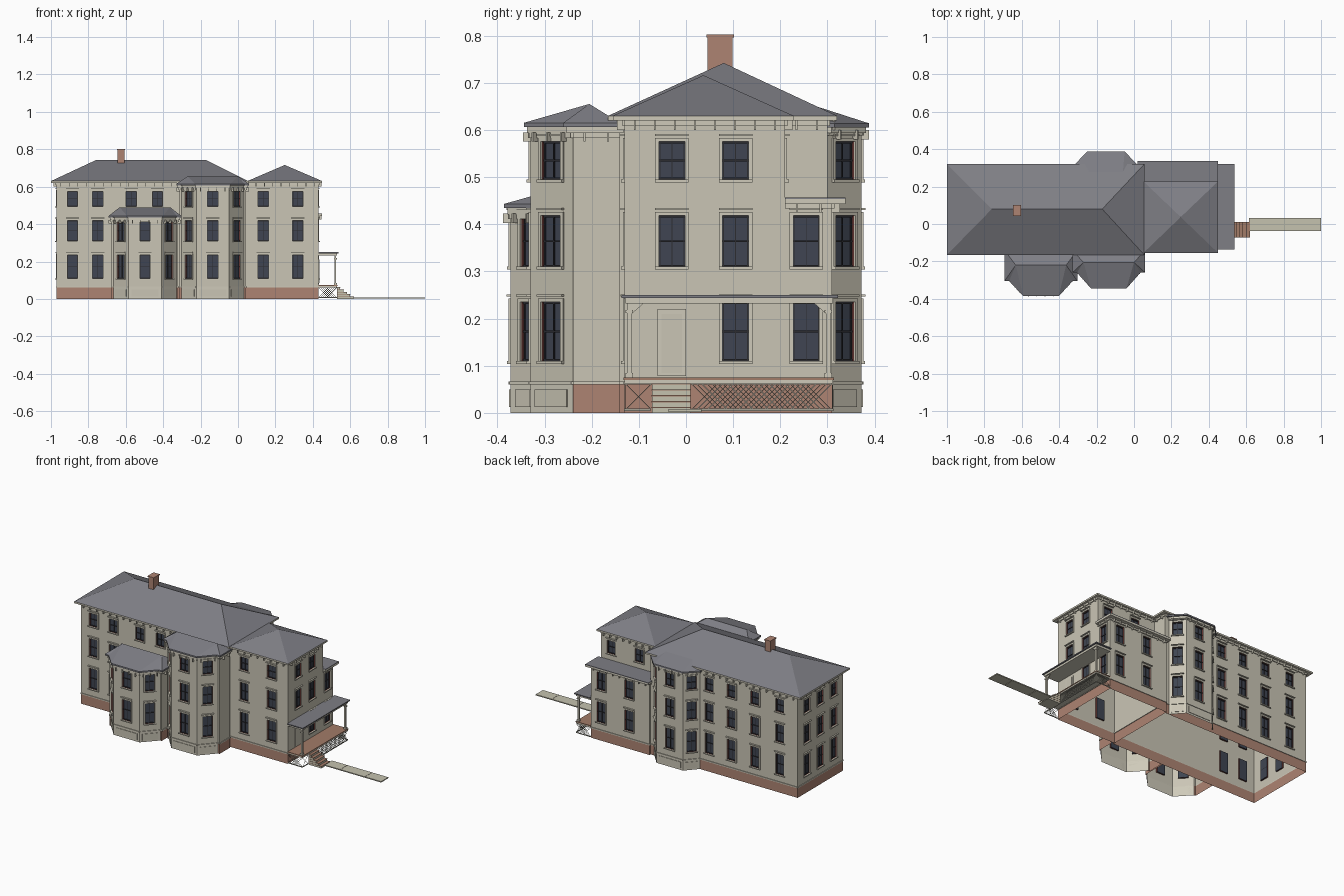
import bpy, bmesh
from mathutils import Vector

if "Cube" in bpy.data.objects:
    bpy.data.objects.remove(bpy.data.objects["Cube"])

COLOURS = {
    "cream wall": (.59, .56, .46), "pale trim": (.62, .59, .49), "brick": (.42, .23, .17),
    "slate roof": (.21, .21, .235), "window glass": (.05, .06, .085), "dark sash": (.025, .025, .03),
    "maroon jamb": (.14, .04, .035), "porch boards": (.36, .2, .14),
    "lattice": (.37, .36, .3), "paving": (.56, .54, .43)}
MATS = []
for label, rgb in COLOURS.items():
    m = bpy.data.materials.new(label)
    m.use_nodes = True
    m.diffuse_color = (*rgb, 1)
    m.node_tree.nodes["Principled BSDF"].inputs["Base Color"].default_value = (*rgb, 1)
    MATS.append(m)
WALL, TRIM, BRICK, ROOF, GLASS, SASH, JAMB, BOARDS, LATTICE, PAVING = range(10)
STOREYS = [(.11, .235), (.31, .418), (.495, .575)]
WIN = .0275      # half width of a window opening
BASE = .06       # top of the foundation


def world(x, y, z):
    return Vector((x, y, z))


def wall_frame(a, b):
    """Maps (along, up, outward) of the wall a-b to world space."""
    a, b = Vector((*a, 0)), Vector((*b, 0))
    d = (b - a).normalized()
    n = Vector((d.y, -d.x, 0))
    return (lambda u, z, o: a + d * u + n * o + Vector((0, 0, z))), (b - a).length


class Part:
    def __init__(self, name):
        self.name, self.bm = name, bmesh.new()

    def face(self, pts, mat):
        self.bm.faces.new([self.bm.verts.new(p) for p in pts]).material_index = mat

    def extrude(self, prof, lo, hi, mat, f=world):
        bot, top = [f(u, v, lo) for u, v in prof], [f(u, v, hi) for u, v in prof]
        self.face(top, mat)
        self.face(bot[::-1], mat)
        for i in range(len(prof)):
            j = (i + 1) % len(prof)
            self.face([bot[i], bot[j], top[j], top[i]], mat)

    def box(self, u0, u1, v0, v1, lo, hi, mat, f=world):
        self.extrude([(u0, v0), (u1, v0), (u1, v1), (u0, v1)], lo, hi, mat, f)

    def finish(self):
        me = bpy.data.meshes.new(self.name)
        self.bm.to_mesh(me)
        self.bm.free()
        for m in MATS:
            me.materials.append(m)
        ob = bpy.data.objects.new(self.name, me)
        bpy.context.scene.collection.objects.link(ob)


def window(p, f, c, z0, z1):
    l, r, deep, t = c - WIN, c + WIN, -.009, .008
    # reveals and recessed glass
    ring = [(l, z0), (r, z0), (r, z1), (l, z1)]
    for i in range(4):
        (a, b), (d, e) = ring[i], ring[(i + 1) % 4]
        p.face([f(a, b, 0), f(d, e, 0), f(d, e, deep), f(a, b, deep)], JAMB)
    p.face([f(u, z, deep) for u, z in ring], GLASS)
    # sashes
    mid = (z0 + z1) / 2
    for u in (l + .002, c, r - .002):
        p.box(u - .001, u + .001, z0, z1, deep, -.006, SASH, f)
    for z in (z0 + .002, mid, z1 - .002):
        p.box(l, r, z - .002, z + .002, deep, -.005, SASH, f)
    # casing, sill and hood
    for u0, u1 in ((l - t, l), (r, r + t)):
        p.box(u0, u1, z0, z1 + t, 0, .004, TRIM, f)
    p.box(l, r, z1, z1 + t, 0, .004, TRIM, f)
    p.box(l - t, r + t, z0 - .006, z0, 0, .008, TRIM, f)
    p.box(l - t, r + t, z1 + .012, z1 + .016, 0, .009, TRIM, f)


def wall(p, a, b, top, openings=(), base=BRICK, bottom=0, brackets=True):
    """openings: (distance along wall, storey numbers)"""
    f, length = wall_frame(a, b)
    holes = [(c, *STOREYS[s]) for c, storeys in openings for s in storeys]
    us = sorted({0, length} | {c + s * WIN for c, _, _ in holes for s in (-1, 1)})
    zs = sorted({bottom, max(bottom, BASE), top} | {z for h in holes for z in h[1:]})
    for u0, u1 in zip(us, us[1:]):
        for z0, z1 in zip(zs, zs[1:]):
            u, z = (u0 + u1) / 2, (z0 + z1) / 2
            if not any(abs(u - c) < WIN and lo < z < hi for c, lo, hi in holes):
                p.face([f(u0, z0, 0), f(u1, z0, 0), f(u1, z1, 0), f(u0, z1, 0)],
                       base if z < BASE else WALL)
    for h in holes:
        window(p, f, *h)
    if bottom < BASE:
        p.box(0, length, BASE, BASE + .007, 0, .004, TRIM, f)
    p.box(0, length, top - .012, top, 0, .005, TRIM, f)
    if brackets:
        n = max(2, round(length / .045))
        for i in range(n):
            u = length * (i + .5) / n
            p.box(u - .002, u + .002, top - .02, top, 0, .016, TRIM, f)


def hip_roof(name, x0, x1, y0, y1, z, rx0, rx1, ry, rz):
    p = Part(name)
    c = [Vector((x0, y0, z)), Vector((x1, y0, z)), Vector((x1, y1, z)), Vector((x0, y1, z))]
    l, r = Vector((rx0, ry, rz)), Vector((rx1, ry, rz))
    for pts in ([c[1], c[2], r], [c[3], c[0], l]):
        p.face(pts, ROOF)
    ridge = rx1 - rx0 > .01
    p.face([c[0], c[1], r, l] if ridge else [c[0], c[1], l], ROOF)
    p.face([c[2], c[3], l, r] if ridge else [c[2], c[3], l], ROOF)
    p.box(x0, x1, y0, y1, z - .01, z, TRIM)
    p.finish()


ALL, LOW = (0, 1, 2), (0, 1)

# Main block
p = Part("main_block_walls")
wall(p, (-.97, -.14), (.03, -.14), .62, [(.085, ALL), (.22, ALL), (.4, (2,)), (.54, (2,))])
wall(p, (.03, -.14), (.03, .3), .62)
wall(p, (.03, .3), (-.97, .3), .62, [(.4, ALL), (.55, ALL), (.71, ALL), (.88, ALL)])
wall(p, (-.97, .3), (-.97, -.14), .62, [(.09, ALL), (.22, ALL), (.35, ALL)])
p.finish()
hip_roof("main_roof", -1, .055, -.165, .32, .63, -.76, -.17, .08, .742)

# Side wing with its door
p = Part("wing_walls")
wall(p, (.03, -.13), (.43, -.13), .62, [(.105, ALL), (.29, ALL)])
wall(p, (.43, -.13), (.43, .21), .62, [(.1, (1, 2)), (.235, ALL)])
wall(p, (.43, .21), (.03, .21), .62, [(.07, (2,)), (.26, (2,))], bottom=.44)
f, _ = wall_frame((.43, -.13), (.43, .21))
p.box(.07, .13, .078, .22, 0, .004, TRIM, f)
p.box(.078, .122, .085, .21, .004, .006, WALL, f)
p.finish()
hip_roof("wing_roof", .05, .45, -.155, .228, .63, .25, .25, .037, .716)

# Two-storey rear annex
p = Part("rear_annex_walls")
wall(p, (.43, .21), (.43, .31), .445, [(.045, LOW)])
wall(p, (.43, .31), (.03, .31), .445, [(.07, LOW), (.26, LOW)])
wall(p, (.03, .31), (.03, .3), .445, brackets=False)
p.finish()
p = Part("rear_annex_roof")
p.box(.02, .45, .21, .338, .443, .453, TRIM)
p.box(.02, .45, .21, .338, .453, .457, ROOF)
p.finish()


# Front bays: a shallow block with a canted front
def front_bay(name, cx, y_block, y_front, eave, ridge_y, ridge_z, storeys):
    half = [(.178, -.14), (.178, y_block), (.168, y_block), (.088, y_front)]
    pts = [(cx - u, y) for u, y in half] + [(cx + u, y) for u, y in half[::-1]]
    p = Part(name + "_walls")
    for i, (a, b) in enumerate(zip(pts, pts[1:])):
        canted = i in (2, 3, 4)
        f, length = wall_frame(a, b)
        wall(p, a, b, eave - .02, [(length / 2, storeys)] if canted else (),
             base=TRIM if canted else BRICK, brackets=i not in (1, 5))
        if canted:
            p.box(.015, length - .015, .012, .05, 0, .003, WALL, f)
    p.finish()
    p = Part(name + "_roof")
    over = [(.195, -.14), (.195, y_block - .02), (.17, y_block - .02), (.095, y_front - .014)]
    rim = [(cx - u, y) for u, y in over] + [(cx + u, y) for u, y in over[::-1]]
    inner = [(cx + (x - cx) * .96, y + .007) for x, y in rim]
    p.extrude(inner, eave - .022, eave - .009, TRIM)
    p.extrude(rim, eave - .009, eave, ROOF)
    e = [Vector((x, y, eave)) for x, y in rim]
    l, r = [Vector((cx + s * .135, ridge_y, ridge_z)) for s in (-1, 1)]
    for i in range(3):
        p.face([e[i], e[i + 1], l], ROOF)
        p.face([e[i + 4], e[i + 5], r], ROOF)
    p.face([e[3], e[4], r, l], ROOF)
    p.face([e[7], e[0], l, r], ROOF)
    p.finish()


front_bay("tall_bay", -.135, -.24, -.33, .615, -.205, .655, ALL)
front_bay("low_bay", -.4975, -.285, -.372, .443, -.22, .49, LOW)

# Canted bay at the back
pts = [(.005, .3), (-.06, .372), (-.24, .372), (-.305, .3)]
p = Part("back_bay_walls")
for a, b in zip(pts, pts[1:]):
    f, length = wall_frame(a, b)
    wall(p, a, b, .6, [(length / 2, ALL)], base=TRIM)
    p.box(.015, length - .015, .012, .05, 0, .003, WALL, f)
p.finish()
p = Part("back_bay_roof")
rim = [(.02, .3), (.02, .315), (-.05, .388), (-.25, .388), (-.32, .315), (-.32, .3)]
p.extrude([(-.15 + (x + .15) * .95, y - .006) for x, y in rim], .593, .605, TRIM)
p.extrude(rim, .605, .614, ROOF)
e = [Vector((x, y, .614)) for x, y in rim]
l, r = Vector((-.24, .27, .652)), Vector((-.06, .27, .652))
for tri in ([e[0], e[1], r], [e[1], e[2], r], [e[2], e[3], l, r], [e[3], e[4], l], [e[4], e[5], l]):
    p.face(tri, ROOF)
p.finish()

# Chimney
p = Part("chimney")
p.box(-.643, -.607, .046, .099, .68, .796, BRICK)
p.box(-.646, -.604, .043, .102, .796, .802, BRICK)
p.finish()

# Porch: deck, roof, posts with brackets
p = Part("porch")
p.box(.43, .53, -.13, .312, .062, .07, TRIM)
p.box(.43, .532, -.132, .314, .07, .075, BOARDS)
p.box(.43, .53, -.128, .312, .232, .244, TRIM)
p.box(.43, .537, -.137, .322, .244, .25, ROOF)
f, length = wall_frame((.525, -.13), (.525, .312))
for u, s in ((.01, 1), (length - .01, -1)):
    p.box(u - .005, u + .005, .075, .232, -.01, 0, TRIM, f)
    p.box(u - .008, u + .008, .075, .085, -.013, .003, TRIM, f)
    p.box(u - .008, u + .008, .212, .218, -.013, .003, TRIM, f)
    brace = [(u + s * .005, .21), (u + s * .03, .232), (u + s * .005, .232)]
    p.extrude(brace[::s], -.007, -.003, TRIM, f)
p.finish()

# Diagonal lattice below the deck
p = Part("porch_lattice")
for a, b in (((.528, -.128), (.528, -.075)), ((.528, .012), (.528, .31)),
             ((.43, -.128), (.528, -.128)), ((.528, .31), (.43, .31))):
    f, length = wall_frame(a, b)
    h, w, u = .052, .0025, 0
    while u + h + w < length + .003:
        p.extrude([(u, .008), (u + w, .008), (u + w + h, BASE), (u + h, BASE)], 0, .001, LATTICE, f)
        p.extrude([(u + h, .008), (u + h + w, .008), (u + w, BASE), (u, BASE)], .001, .002, LATTICE, f)
        u += .011
    p.box(0, length, .004, .009, 0, .003, LATTICE, f)
p.finish()

# Steps and garden path
p = Part("porch_steps")
for i in range(5):
    x, z = .53 + .018 * (5 - i), .0125 * i
    p.box(.53, x - .002, -.072, .01, z, z + .01, PAVING)
    p.box(.53, x, -.073, .011, z + .01, z + .0125, BOARDS)
p.finish()
p = Part("garden_path")
for x0, x1 in ((.615, .721), (.723, .889), (.891, 1)):
    p.box(x0, x1, -.037, .033, .002, .008, PAVING)
p.finish()
